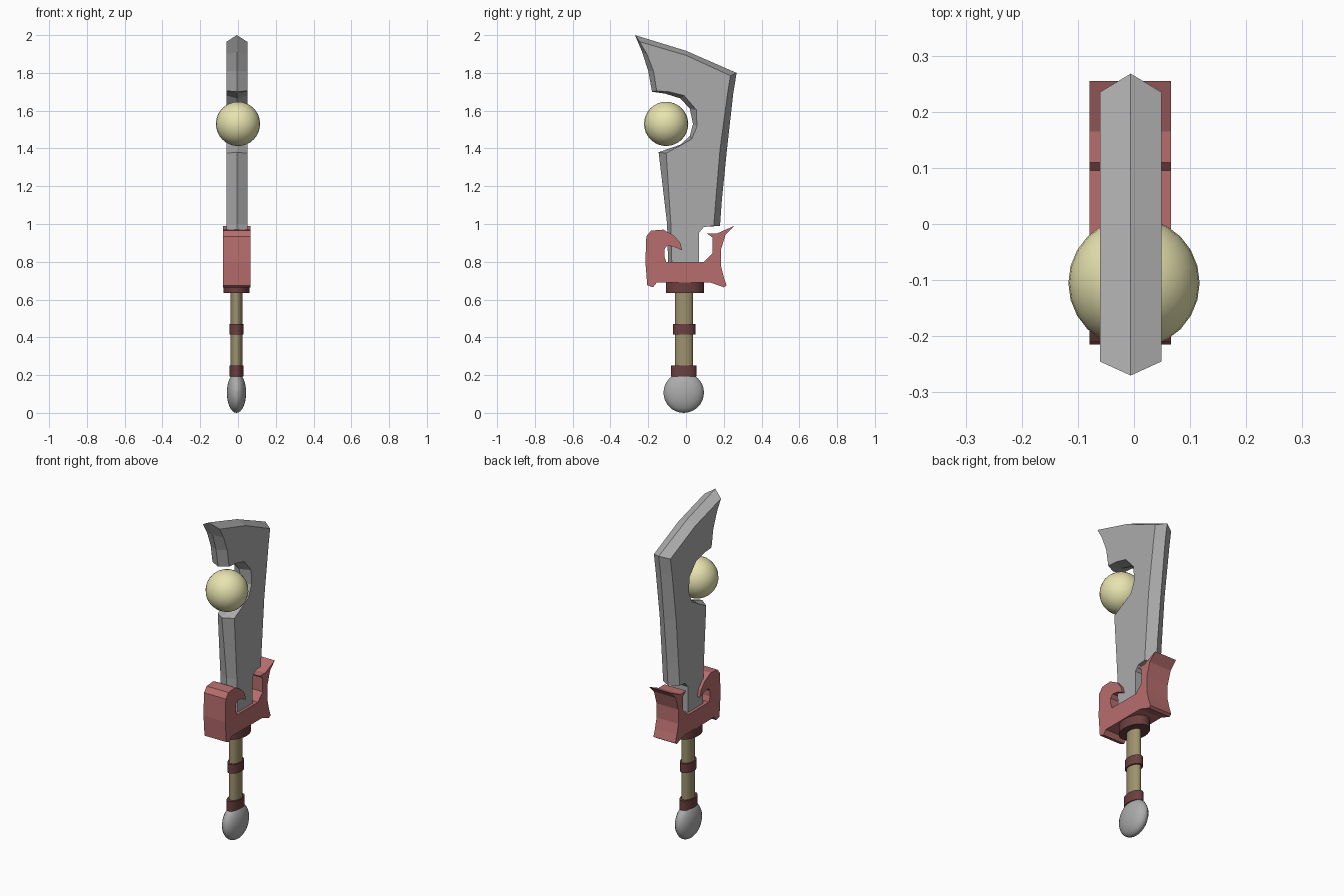
import bpy, bmesh

if "Cube" in bpy.data.objects:
    bpy.data.objects.remove(bpy.data.objects["Cube"])

CX = -0.006  # mid plane of the weapon


def material(name, rgb):
    m = bpy.data.materials.new(name)
    m.diffuse_color = (*rgb, 1)
    m.use_nodes = True
    m.node_tree.nodes["Principled BSDF"].inputs["Base Color"].default_value = m.diffuse_color
    return m


STEEL = material("steel_grey", (0.41, 0.41, 0.41))
RED = material("guard_red", (0.48, 0.155, 0.155))
DARK = material("band_dark_red", (0.15, 0.05, 0.05))
TAN = material("grip_tan", (0.34, 0.29, 0.155))
CREAM = material("orb_cream", (0.80, 0.77, 0.43))


def layered(name, layers, mat):
    """Skin a stack of matching (x, [(y, z)...]) outlines and cap both ends."""
    bm = bmesh.new()
    rings = [[bm.verts.new((x, y, z)) for y, z in pts] for x, pts in layers]
    n = len(rings[0])
    for a, b in zip(rings, rings[1:]):
        for i in range(n):
            j = (i + 1) % n
            bm.faces.new((a[i], a[j], b[j], b[i]))
    caps = [bm.faces.new(rings[0]), bm.faces.new(rings[-1])]
    bmesh.ops.recalc_face_normals(bm, faces=bm.faces)
    bm.normal_update()
    bmesh.ops.triangulate(bm, faces=caps, ngon_method='EAR_CLIP')
    mesh = bpy.data.meshes.new(name)
    bm.to_mesh(mesh)
    bm.free()
    ob = bpy.data.objects.new(name, mesh)
    bpy.context.collection.objects.link(ob)
    mesh.materials.append(mat)
    return ob


def finish(name, scale, mat):
    ob = bpy.context.object
    ob.name = name
    ob.scale = scale
    bpy.ops.object.transform_apply(location=False, rotation=False, scale=True)
    bpy.ops.object.shade_smooth_by_angle()
    ob.data.materials.append(mat)


def band(name, y, rx, ry, z0, z1, mat):
    bpy.ops.mesh.primitive_cylinder_add(vertices=24, radius=1, depth=1,
                                        location=(CX - .002, y, (z0 + z1) / 2))
    finish(name, (rx, ry, z1 - z0), mat)


def ball(name, loc, scale, mat):
    bpy.ops.mesh.primitive_uv_sphere_add(segments=24, ring_count=16, radius=1, location=loc)
    finish(name, scale, mat)


# Blade: sharp mid-plane edge (y, z) paired with the flat side's outline (y, z)
blade = [
    (-.27, 2.0, -.245, 1.965), (0, 1.917, 0, 1.893), (.268, 1.80, .235, 1.785),
    (.25, 1.69, .22, 1.69), (.217, 1.395, .18, 1.395),
    (.19, 1.13, .158, 1.13), (.18, .99, .147, .99),
    (.095, .985, .095, .985), (.07, .955, .07, .955),
    (.07, .79, .07, .79), (-.095, .79, -.075, .79),
    (-.10, 1.0, -.08, 1.0), (-.145, 1.38, -.105, 1.375),
    (-.03, 1.42, -.04, 1.41), (.02, 1.465, .03, 1.45),
    (.037, 1.53, .058, 1.515), (.02, 1.61, .055, 1.605),
    (-.03, 1.665, -.01, 1.68), (-.11, 1.69, -.09, 1.70),
    (-.18, 1.70, -.155, 1.705), (-.20, 1.81, -.172, 1.81),
    (-.232, 1.91, -.207, 1.90),
]
edge = [p[:2] for p in blade]
side = [p[2:] for p in blade]
layered("blade", [(CX - .055, side), (CX, edge), (CX + .055, side)], STEEL)

# Guard: hooked profile extruded across the weapon
guard = [
    (-.21, .935), (-.185, .965), (-.12, .97), (-.065, .94), (-.03, .90),
    (-.02, .86), (-.065, .88), (-.10, .885), (-.115, .865), (-.115, .83),
    (-.105, .80), (.095, .80), (.14, .845), (.14, .93), (.11, .95),
    (.165, .95), (.21, .97), (.255, .99), (.21, .945), (.185, .865),
    (.185, .78), (.20, .72), (.215, .675), (.20, .665), (.13, .69),
    (-.155, .69), (-.175, .665), (-.205, .675), (-.215, .80),
]
layered("guard", [(CX - .073, guard), (CX + .072, guard)], RED)

# Grip with collar and bands
band("collar", -.006, .070, .100, .635, .695, DARK)
band("grip", -.010, .031, .048, .18, .65, TAN)
band("middle_band", -.010, .038, .059, .415, .47, DARK)
band("lower_band", -.012, .037, .067, .192, .25, DARK)

# Pommel and floating orb
ball("pommel", (CX - .002, -.012, .107), (.051, .107, .107), STEEL)
ball("orb", (0, -.105, 1.53), (.117, .117, .117), CREAM)
